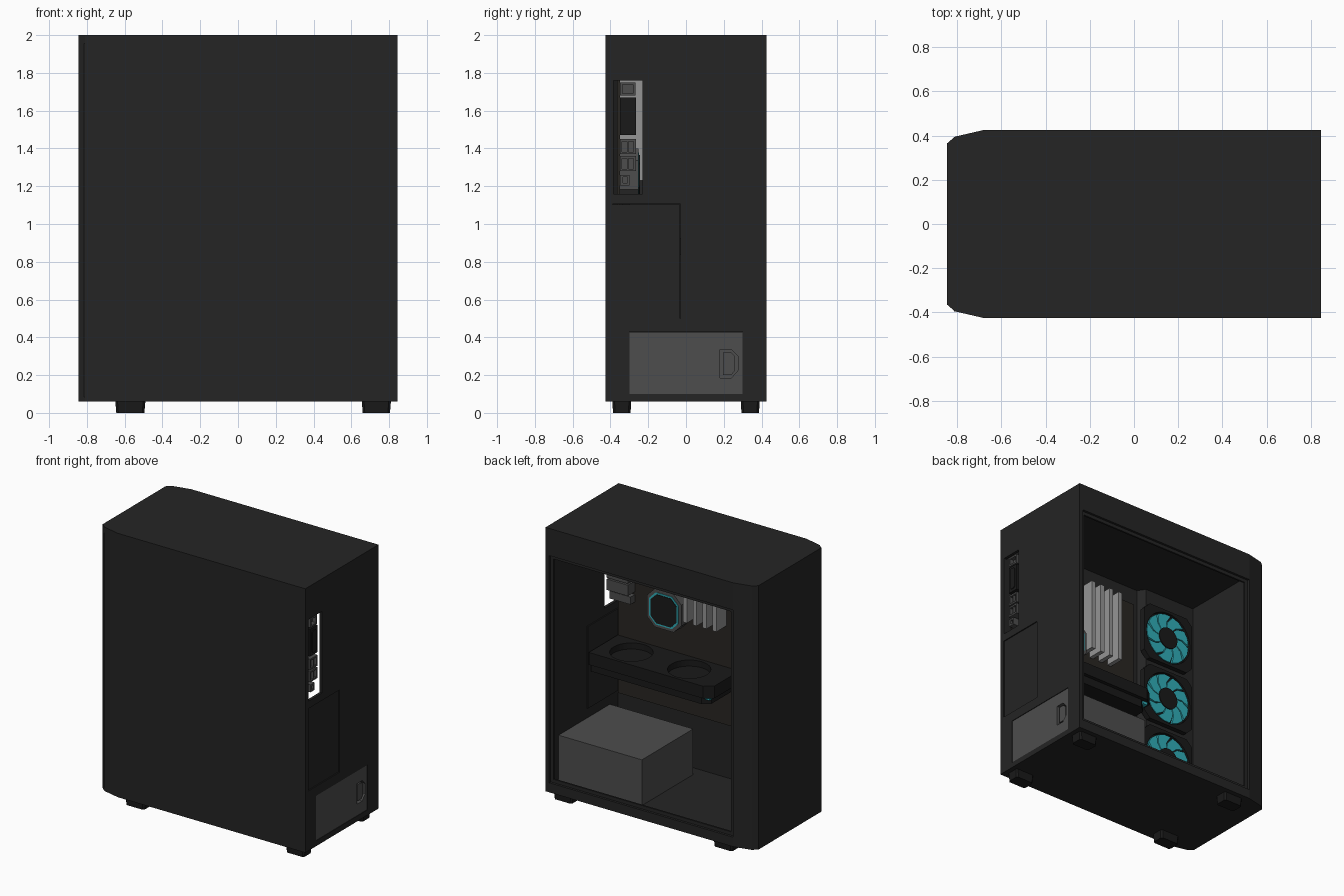
import bpy, bmesh
from math import sin, cos, pi, radians

if "Cube" in bpy.data.objects:
    bpy.data.objects.remove(bpy.data.objects["Cube"])


def material(name, rgb):
    m = bpy.data.materials.new(name)
    m.diffuse_color = (*rgb, 1)
    m.use_nodes = True
    m.node_tree.nodes["Principled BSDF"].inputs["Base Color"].default_value = m.diffuse_color
    return m


BLACK = material("black_steel", (0.018, 0.018, 0.018))
DARK = material("dark_plastic", (0.01, 0.01, 0.01))
GREY = material("grey_metal", (0.075, 0.075, 0.075))
LIGHT = material("light_metal", (0.3, 0.3, 0.3))
BOARD = material("board", (0.022, 0.019, 0.016))
CYAN = material("cyan", (0.03, 0.42, 0.48))


def prism(name, polys, axis, lo, hi, mat, taper=1.0):
    """Extrude one or more 2D outlines along an axis between lo and hi."""
    if not isinstance(polys[0], list):
        polys = [polys]
    bm = bmesh.new()
    place = {"x": lambda a, b, d: (d, a, b),
             "y": lambda a, b, d: (a, d, b),
             "z": lambda a, b, d: (a, b, d)}[axis]
    for pts in polys:
        ca = sum(p[0] for p in pts) / len(pts)
        cb = sum(p[1] for p in pts) / len(pts)
        low = [bm.verts.new(place(ca + (a - ca) * taper, cb + (b - cb) * taper, lo)) for a, b in pts]
        top = [bm.verts.new(place(a, b, hi)) for a, b in pts]
        bm.faces.new(low)
        bm.faces.new(top)
        for i in range(len(pts)):
            j = (i + 1) % len(pts)
            bm.faces.new((low[i], low[j], top[j], top[i]))
    bmesh.ops.recalc_face_normals(bm, faces=bm.faces)
    me = bpy.data.meshes.new(name)
    bm.to_mesh(me)
    bm.free()
    me.materials.append(mat)
    ob = bpy.data.objects.new(name, me)
    bpy.context.collection.objects.link(ob)
    return ob


def rect(a0, a1, b0, b1, c=0.0):
    """Rectangle outline with optional chamfered corners."""
    if not c:
        return [(a0, b0), (a1, b0), (a1, b1), (a0, b1)]
    return [(a0 + c, b0), (a1 - c, b0), (a1, b0 + c), (a1, b1 - c),
            (a1 - c, b1), (a0 + c, b1), (a0, b1 - c), (a0, b0 + c)]


def circle(ca, cb, r, n=32):
    return [(ca + r * cos(2 * pi * i / n), cb + r * sin(2 * pi * i / n)) for i in range(n)]


def box(name, x, y, z, mat):
    return prism(name, rect(*x, *y), "z", *z, mat)


def cut(target, *cutters):
    """Subtract the cutters from the target, then remove them."""
    bpy.context.view_layer.objects.active = target
    for c in cutters:
        c.hide_render = True
        mod = target.modifiers.new("cut", "BOOLEAN")
        mod.operation, mod.solver, mod.object = "DIFFERENCE", "EXACT", c
        bpy.ops.object.modifier_apply(modifier=mod.name)
        bpy.data.objects.remove(c)


# Case shell: plan outline with chamfered front edge, hollowed and opened
plan = [(0.845, -0.425), (0.845, 0.425), (-0.68, 0.425), (-0.81, 0.395),
        (-0.845, 0.365), (-0.845, -0.365), (-0.81, -0.395), (-0.68, -0.425)]
case = prism("case_shell", plan, "z", 0.06, 2.0, BLACK)
cut(case,
    box("cavity", (-0.81, 0.825), (-0.39, 0.395), (0.09, 1.95), BLACK),
    box("window_recess", (-0.68, 0.815), (0.408, 0.5), (0.13, 1.80), BLACK),
    box("window_opening", (-0.65, 0.79), (0.3, 0.5), (0.155, 1.775), BLACK),
    box("port_opening", (0.8, 0.9), (-0.385, -0.23), (1.16, 1.76), BLACK),
    box("slot_opening", (0.8, 0.9), (-0.39, -0.03), (0.50, 1.105), BLACK),
    box("power_opening", (0.8, 0.9), (-0.30, 0.30), (0.10, 0.43), BLACK))

# Expansion slot cover on the back
box("slot_cover", (0.818, 0.838), (-0.389, -0.031), (0.501, 1.104), BLACK)

# Feet
for x0, x1 in ((-0.65, -0.49), (0.655, 0.81)):
    for side in (-1, 1):
        y0, y1 = sorted((side * 0.29, side * 0.39))
        prism("foot", rect(x0, x1, y0, y1, 0.012), "z", 0, 0.065, DARK, taper=0.93)

# Power supply with D-shaped socket
psu = box("power_supply", (0.15, 0.842), (-0.298, 0.298), (0.092, 0.428), GREY)


def d_shape(g):
    return [(0.18 + g, 0.185 + g), (0.24, 0.185 + g), (0.275 - g, 0.225),
            (0.275 - g, 0.30), (0.24, 0.335 - g), (0.18 + g, 0.335 - g)]


cut(psu, prism("socket_recess", d_shape(0), "x", 0.80, 0.9, GREY))
prism("power_socket", d_shape(0.015), "x", 0.79, 0.835, GREY)

# Motherboard
box("motherboard", (-0.29, 0.80), (-0.365, -0.35), (0.50, 1.80), BOARD)

# Rear ports: z range, half width, material
ports = [(1.68, 1.75, 0.04, GREY), (1.47, 1.67, 0.042, DARK), (1.37, 1.45, 0.042, GREY),
         (1.28, 1.36, 0.042, GREY), (1.205, 1.26, 0.024, GREY)]
for z0, z1, w, mat in ports:
    yc = -0.308 if w > 0.03 else -0.322
    port = box("rear_port", (0.66, 0.832), (yc - w, yc + w), (z0, z1), mat)
    if mat is GREY:
        m = 0.012
        holes = [(yc - w + m, yc + w - m)]
        if 1.27 < z0 < 1.4:
            holes = [(yc - w + m, yc - 0.004), (yc + 0.004, yc + w - m)]
        for h in holes:
            cut(port, box("port_hole", (0.80, 0.9), h, (z0 + m, z1 - m), mat))
    else:
        prism("port_face", rect(yc - 0.024, yc + 0.024, 1.49, 1.65, 0.01), "x", 0.82, 0.838, DARK)
    box("port_base", (0.66, 0.80), (-0.352, yc - w + 0.002), (z0, z1), mat)

# Processor cooler pump with cyan ring
for name, h, y1, mat in (("pump_body", 0.14, -0.252, GREY), ("pump_ring", 0.118, -0.248, CYAN),
                         ("pump_screen", 0.106, -0.244, DARK)):
    prism(name, rect(0.355 - h, 0.355 + h, 1.26 - h, 1.26 + h, h * 0.45), "y", -0.352, y1, mat)

# Memory sticks
for i in range(4):
    x = 0.17 - i * 0.08
    box("memory_stick", (x - 0.016, x + 0.016), (-0.352, -0.23), (1.23, 1.76), LIGHT)

# Graphics card: slab with two fan recesses, lower shroud, cyan accent
card_plan = [(0.80, -0.35), (0.80, -0.013), (-0.13, -0.013), (-0.19, -0.06), (-0.19, -0.35)]
card = prism("graphics_card", card_plan, "z", 0.835, 0.925, DARK)
cut(card, *[prism("fan_recess", circle(x, -0.18, 0.145), "z", 0.88, 1.0, DARK) for x in (0.57, 0.10)])
prism("card_shroud", [(0.80, -0.35), (0.80, -0.04), (-0.10, -0.04), (-0.15, -0.08), (-0.15, -0.35)],
      "z", 0.775, 0.84, DARK)
box("card_accent", (-0.16, -0.12), (-0.10, -0.045), (0.815, 0.836), CYAN)

# Side fan bracket and three fans on the closed side
prism("fan_bracket", [(-0.815, -0.395), (-0.35, -0.395), (-0.39, -0.335), (-0.815, -0.335)],
      "z", 0.085, 1.955, BLACK)
for zc in (1.61, 1.13, 0.65):
    xc = -0.56
    frame = prism("fan_frame", rect(xc - 0.215, xc + 0.215, zc - 0.215, zc + 0.215, 0.05),
                  "y", -0.34, -0.30, DARK)
    cut(frame, prism("fan_hole", circle(xc, zc, 0.195), "y", -0.328, -0.2, DARK))
    blades = []
    for k in range(9):
        a = k * 2 * pi / 9

        def at(r, deg):
            return (xc + r * cos(a + radians(deg)), zc + r * sin(a + radians(deg)))
        blades.append([at(0.07, 0), at(0.13, 10), at(0.185, 24), at(0.187, 41),
                       at(0.185, 58), at(0.13, 46), at(0.07, 37)])
    prism("fan_blades", blades, "y", -0.322, -0.305, CYAN)
    hub = prism("fan_hub", circle(xc, zc, 0.08), "y", -0.33, -0.298, DARK)
